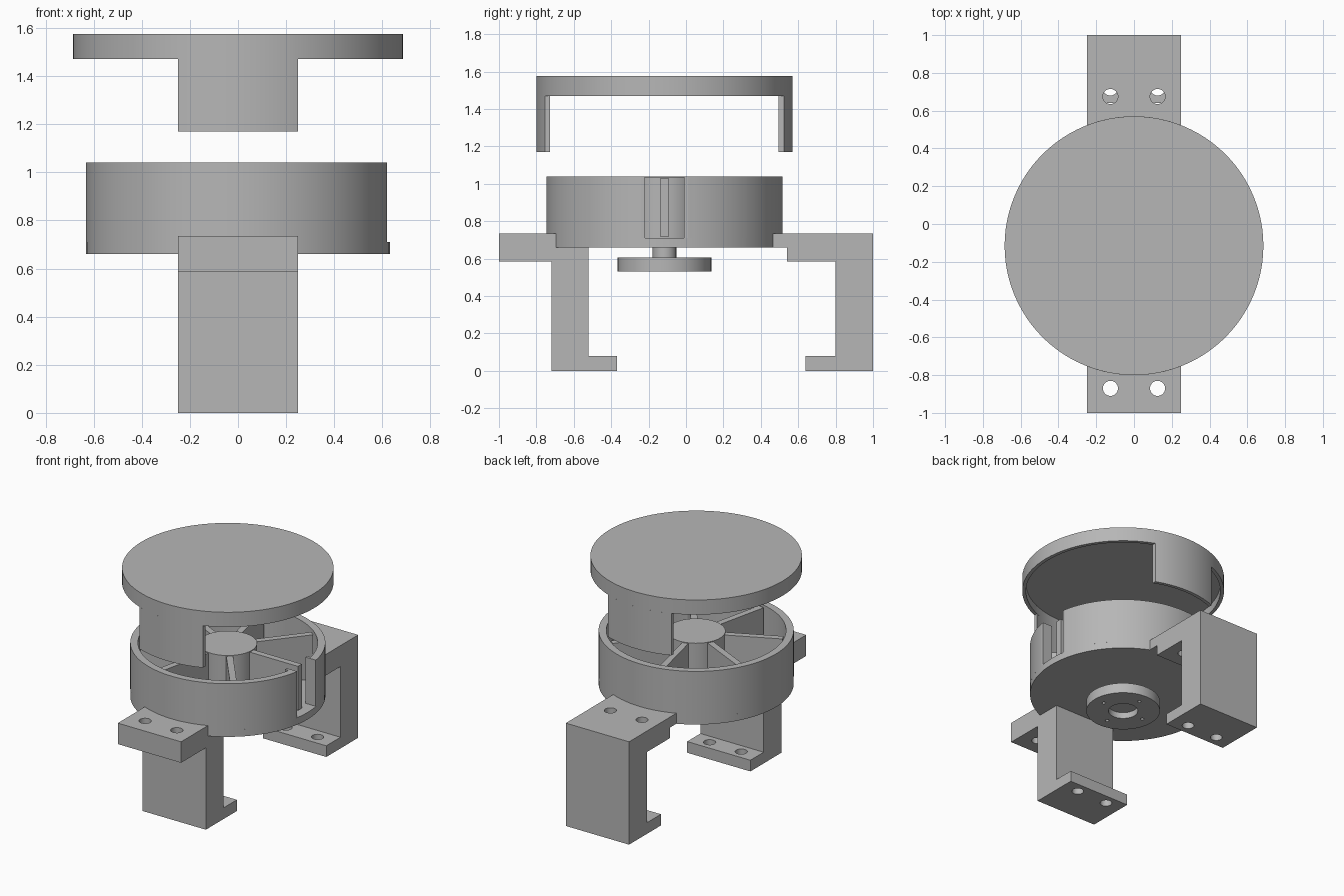
import bpy, bmesh, math
from math import cos, sin, pi, radians, asin

if "Cube" in bpy.data.objects:
    bpy.data.objects.remove(bpy.data.objects["Cube"])

grey = bpy.data.materials.new("plain_grey")
grey.use_nodes = True
COLOUR = (0.47, 0.47, 0.47, 1)
grey.diffuse_color = COLOUR
grey.node_tree.nodes["Principled BSDF"].inputs["Base Color"].default_value = COLOUR

CY = -0.115        # y of the drum axis
DRUM_R = 0.632
SEGS = 96


def prism(name, pts, lo, hi, axis="z"):
    """Extrude a 2D outline: (x, y) along z, or (y, z) along x."""
    place = (lambda p, h: (p[0], p[1], h)) if axis == "z" else (lambda p, h: (h, p[0], p[1]))
    bm = bmesh.new()
    a = [bm.verts.new(place(p, lo)) for p in pts]
    b = [bm.verts.new(place(p, hi)) for p in pts]
    bm.faces.new(a)
    bm.faces.new(b)
    for i in range(len(pts)):
        j = (i + 1) % len(pts)
        bm.faces.new((a[i], a[j], b[j], b[i]))
    bmesh.ops.recalc_face_normals(bm, faces=bm.faces)
    mesh = bpy.data.meshes.new(name)
    bm.to_mesh(mesh)
    bm.free()
    mesh.materials.append(grey)
    obj = bpy.data.objects.new(name, mesh)
    bpy.context.collection.objects.link(obj)
    return obj


def arc(r, a0, a1, n):
    return [(r * cos(a0 + (a1 - a0) * i / n), CY + r * sin(a0 + (a1 - a0) * i / n))
            for i in range(n + 1)]


def disc(name, r, lo, hi, x=0, y=CY, n=SEGS):
    pts = [(x + r * cos(2 * pi * i / n), y + r * sin(2 * pi * i / n)) for i in range(n)]
    return prism(name, pts, lo, hi)


def activate(obj):
    bpy.ops.object.select_all(action="DESELECT")
    obj.select_set(True)
    bpy.context.view_layer.objects.active = obj


def cut(obj, *cutters):
    activate(obj)
    for c in cutters:
        mod = obj.modifiers.new("cut", "BOOLEAN")
        mod.object, mod.operation, mod.solver = c, "DIFFERENCE", "EXACT"
        bpy.ops.object.modifier_apply(modifier=mod.name)
        bpy.data.objects.remove(c)


def hole_pair(y, lo, hi):
    return [disc("hole_cutter", 0.04, lo, hi, s * 0.125, y, 32) for s in (-1, 1)]


# Drum: floor plate and a wall left open on the +x side
disc("drum_floor", DRUM_R, 0.66, 0.71)
half = 0.125
INNER_R = 0.582
g_out, g_in = asin(half / DRUM_R), asin(half / INNER_R)
prism("drum_wall", arc(DRUM_R, g_out, 2 * pi - g_out, SEGS)
      + arc(INNER_R, 2 * pi - g_in, g_in, SEGS), 0.71, 1.04)
for side, label in ((-1, "front"), (1, "back")):
    y0, y1 = CY + side * 0.105, CY + side * half
    prism(label + "_slot_guide", [(0.54, y0), (0.62, y0), (0.62, y1), (0.54, y1)], 0.71, 1.04)

# Rotor: hub with seven radial vanes, shaft and flange
disc("rotor_hub", 0.19, 0.71, 1.035, n=64)
for k in range(7):
    a = 2 * pi * k / 7
    pts = [(r * cos(a) - t * sin(a), CY + r * sin(a) + t * cos(a))
           for r, t in ((0.17, -0.022), (0.57, -0.022), (0.57, 0.022), (0.17, 0.022))]
    prism("rotor_vane", pts, 0.715, 1.03)
disc("shaft", 0.063, 0.60, 0.67, n=48)
flange = disc("shaft_flange", 0.25, 0.53, 0.605, n=72)
screws = [disc("screw_cutter", 0.013, 0.5, 0.58, 0.17 * cos(k * pi / 2),
               CY + 0.17 * sin(k * pi / 2), 12) for k in range(4)]
cut(flange, disc("recess_cutter", 0.1, 0.5, 0.575, n=48), *screws)

# Lid: hollow underside and two hanging skirts
lid = disc("lid", 0.685, 1.47, 1.575)
cut(lid, disc("lid_cutter", 0.66, 1.4, 1.53))
s_out, s_in = asin(0.25 / 0.685), asin(0.25 / 0.66)
for mid, label in ((-pi / 2, "front"), (pi / 2, "back")):
    prism(label + "_lid_skirt", arc(0.685, mid - s_out, mid + s_out, 20)
          + arc(0.66, mid + s_in, mid - s_in, 20), 1.17, 1.47)

# Brackets: side profiles with the drum seat and bolt holes cut out
front = prism("front_bracket", [
    (-1, 0.585), (-0.72, 0.585), (-0.72, 0), (-0.37, 0), (-0.37, 0.08),
    (-0.52, 0.08), (-0.52, 0.735), (-1, 0.735)], -0.25, 0.25, "x")
cut(front, disc("seat_cutter", DRUM_R, 0.66, 1.1),
    *hole_pair(-0.87, 0.5, 0.8), *hole_pair(-0.445, -0.1, 0.2))
back = prism("back_bracket", [
    (1, 0), (1, 0.735), (0.46, 0.735), (0.46, 0.66), (0.54, 0.66), (0.54, 0.585),
    (0.8, 0.585), (0.8, 0.08), (0.64, 0.08), (0.64, 0)], -0.25, 0.25, "x")
cut(back, disc("seat_cutter", DRUM_R, 0.62, 1.1),
    *hole_pair(0.675, 0.5, 0.8), *hole_pair(0.72, -0.1, 0.2))

# Smooth the round walls and keep the edges sharp
for obj in list(bpy.context.collection.objects):
    if obj.type == "MESH" and obj.data.materials and obj.data.materials[0] == grey:
        activate(obj)
        bpy.ops.object.shade_smooth_by_angle(angle=radians(30))
